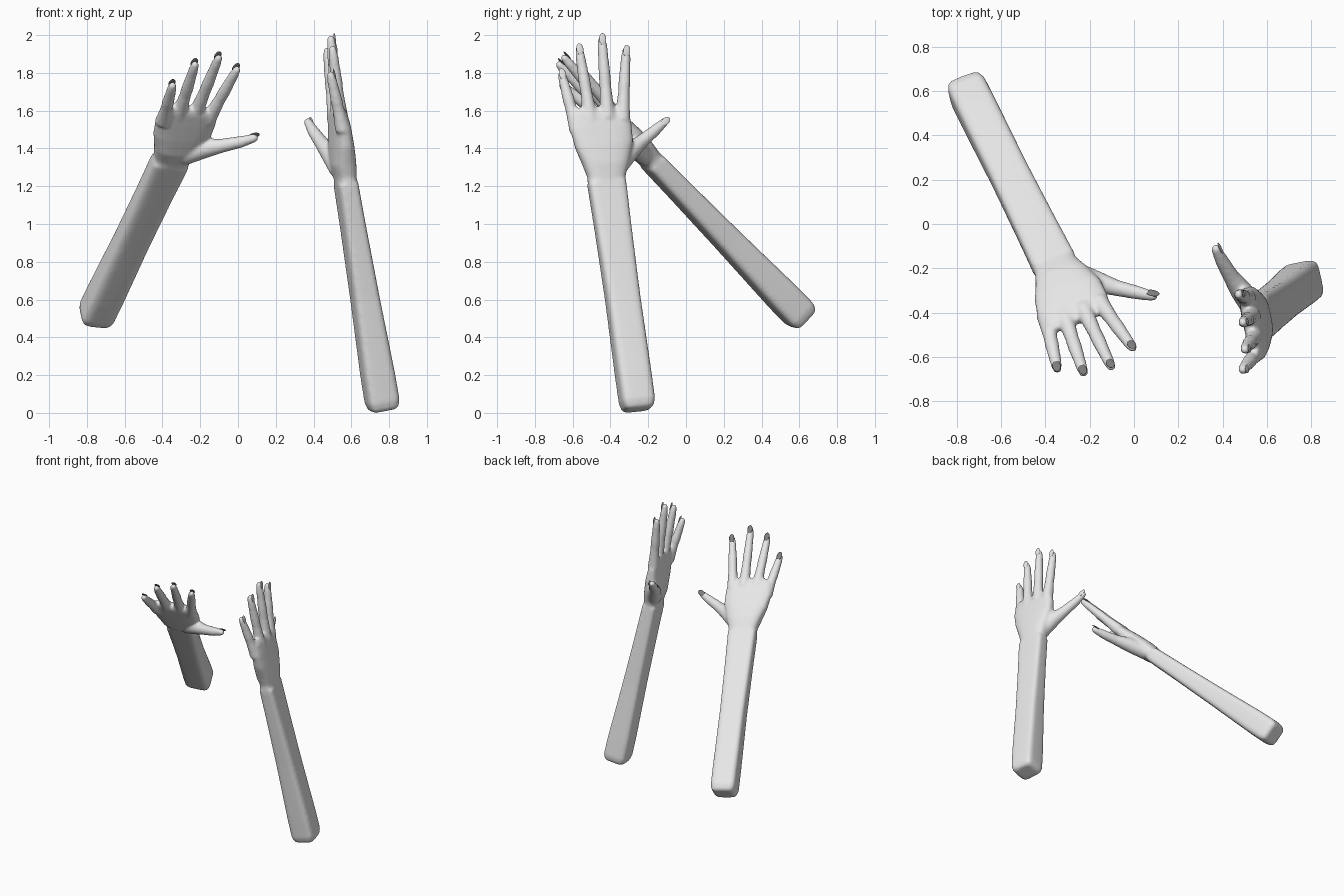
import bpy, bmesh, math
from mathutils import Vector, Matrix

cube = bpy.data.objects.get("Cube")
if cube:
    bpy.data.objects.remove(cube)


def material(name, grey):
    m = bpy.data.materials.new(name)
    m.use_nodes = True
    m.diffuse_color = (grey, grey, grey, 1)
    m.node_tree.nodes["Principled BSDF"].inputs["Base Color"].default_value = (grey, grey, grey, 1)
    return m


skin = material("pale grey skin", 0.8)
dark = material("dark grey nail", 0.2)
SIDES = 24


def loft(bm, sections, power=2.0):
    """Closed tube through (centre, half width, half depth) sections."""
    pts = [Vector(s[0]) for s in sections]
    rings = []
    for i, (_, hx, hy) in enumerate(sections):
        axis = (pts[min(i + 1, len(pts) - 1)] - pts[max(i - 1, 0)]).normalized()
        side = Vector((0, 1, 0)).cross(axis).normalized()
        up = axis.cross(side)
        ring = []
        for k in range(SIDES):
            a = math.tau * k / SIDES
            c, s = math.cos(a), math.sin(a)
            u = math.copysign(abs(c) ** (2 / power), c) * hx
            v = math.copysign(abs(s) ** (2 / power), s) * hy
            ring.append(bm.verts.new(pts[i] + side * u + up * v))
        rings.append(ring)
    for a, b in zip(rings, rings[1:]):
        for k in range(SIDES):
            j = (k + 1) % SIDES
            bm.faces.new((a[k], a[j], b[j], b[k]))
    bm.faces.new(rings[0])
    bm.faces.new(rings[-1])


def digit(bm, path, radii):
    """Round finger with a domed tip."""
    path = [Vector(p) for p in path]
    sections = [(p, r, r) for p, r in zip(path, radii)]
    end = (path[-1] - path[-2]).normalized()
    r = radii[-1]
    for a in (35, 60, 80):
        t = math.radians(a)
        sections.append((path[-1] + end * r * math.sin(t), r * math.cos(t), r * math.cos(t)))
    loft(bm, sections)


def finish(bm, name, mat, frame):
    bmesh.ops.transform(bm, matrix=frame, verts=bm.verts)
    bmesh.ops.recalc_face_normals(bm, faces=bm.faces)
    mesh = bpy.data.meshes.new(name)
    for f in bm.faces:
        f.smooth = True
    bm.to_mesh(mesh)
    bm.free()
    mesh.materials.append(mat)
    ob = bpy.data.objects.new(name, mesh)
    bpy.context.scene.collection.objects.link(ob)
    return ob


# Local frame: x to the thumb, y out of the back of the hand, z to the fingertips.
# Each finger has its root and its tip.
FINGERS = {
    "index": ((0.10, -0.005, 0.33), (0.135, 0.0, 0.72)),
    "middle": ((0.02, 0.0, 0.34), (0.005, 0.0, 0.785)),
    "ring": ((-0.07, -0.005, 0.33), (-0.118, -0.022, 0.735)),
    "pinky": ((-0.145, -0.015, 0.28), (-0.21, -0.066, 0.605)),
}
THUMB = [(0.05, -0.015, 0.07), (0.14, -0.045, 0.165), (0.21, -0.07, 0.22),
         (0.29, -0.09, 0.28), (0.345, -0.1, 0.325)]
PALM = [(-0.05, 0, 0.1, 0, 0.053), (0.03, 0, 0.102, 0, 0.055),
        (0.1, 0, 0.125, -0.005, 0.064), (0.2, -0.005, 0.157, -0.005, 0.057),
        (0.3, -0.018, 0.167, -0.006, 0.045), (0.37, -0.02, 0.155, -0.008, 0.034),
        (0.4, -0.02, 0.135, -0.01, 0.02)]
# Along the forearm: fraction from the elbow, half width, half depth
FOREARM = [(0, 0.062, 0.06), (0.01, 0.08, 0.076), (0.04, 0.09, 0.086), (0.15, 0.091, 0.085),
           (0.5, 0.09, 0.07), (0.8, 0.096, 0.06), (1.0, 0.102, 0.055)]


def build_arm(side, wrist, thumb_dir, finger_dir, back_dir, elbow, nail_mat):
    f = Vector(finger_dir).normalized()
    l = Vector(thumb_dir)
    l = (l - f * l.dot(f)).normalized()
    n = f.cross(l)
    if n.dot(Vector(back_dir)) < 0:
        n = -n
    frame = Matrix((l, n, f)).transposed().to_4x4()
    frame.translation = wrist

    # Forearm, palm and digits fused into one smooth skin
    bm = bmesh.new()
    elbow = Vector(elbow)
    loft(bm, [(elbow * (1 - t), hx, hy) for t, hx, hy in FOREARM], 5)
    loft(bm, [((cx, cy, z), hx, hy) for z, cx, hx, cy, hy in PALM], 2.8)
    nails = []
    for root, tip in FINGERS.values():
        root, tip = Vector(root), Vector(tip)
        d = (tip - root).normalized()
        last = tip - d * 0.022
        path = [root.lerp(last, t) for t in (0, 0.2, 0.4, 0.55, 0.75, 0.9, 1)]
        digit(bm, path, [0.042, 0.036, 0.031, 0.032, 0.028, 0.026, 0.021])
        nails.append((tip - d * 0.024, d))
    digit(bm, THUMB, [0.055, 0.05, 0.037, 0.031, 0.023])
    d = (Vector(THUMB[-1]) - Vector(THUMB[-2])).normalized()
    nails.append((Vector(THUMB[-1]), d))
    arm = finish(bm, side + "_arm", skin, frame)
    rem = arm.modifiers.new("fuse", 'REMESH')
    rem.mode = 'VOXEL'
    rem.voxel_size = 0.0095
    rem.use_smooth_shade = True
    smo = arm.modifiers.new("soften", 'SMOOTH')
    smo.factor = 0.5
    smo.iterations = 7

    # Thin oval nails on the backs of the fingertips
    bm = bmesh.new()
    for centre, d in nails:
        s = Vector((0, 1, 0)).cross(d).normalized()
        up = d.cross(s)
        m = Matrix((s * 0.019, up * 0.0049, d * 0.032)).transposed().to_4x4()
        m.translation = centre + up * 0.02
        bmesh.ops.create_uvsphere(bm, u_segments=16, v_segments=10, radius=1, matrix=m)
    finish(bm, side + "_nails", nail_mat, frame)


build_arm("right", (-0.36, -0.18, 1.33), (0.93, 0.36, -0.12), (0.33, -0.61, 0.72),
          (-0.19, 0.71, 0.69), (0.016, 0.075, -1.225), dark)
build_arm("left", (0.57, -0.42, 1.22), (-0.2, 0.98, 0.02), (-0.1, -0.04, 0.99),
          (0.98, 0.2, 0.1), (0.1, 0.1, -1.225), skin)
